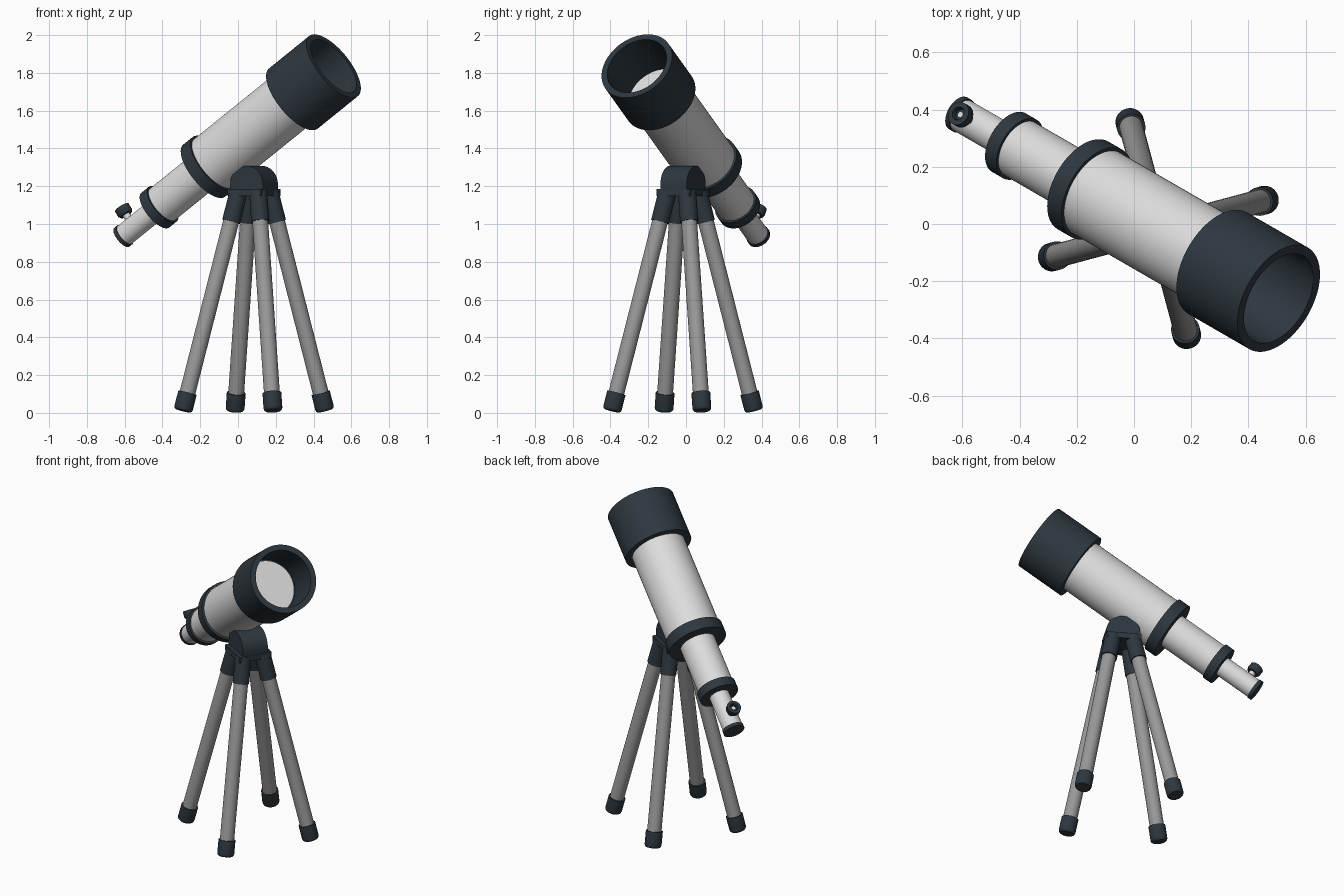
import bpy, bmesh, math
from mathutils import Vector, Matrix

if "Cube" in bpy.data.objects:
    bpy.data.objects.remove(bpy.data.objects["Cube"])


def material(name, rgb):
    m = bpy.data.materials.new(name)
    m.diffuse_color = (*rgb, 1)
    m.use_nodes = True
    m.node_tree.nodes["Principled BSDF"].inputs["Base Color"].default_value = m.diffuse_color
    return m


DARK = material("dark slate", (0.027, 0.039, 0.050))
WHITE = material("off white", (0.72, 0.72, 0.72))
GREY = material("leg grey", (0.32, 0.32, 0.32))


def finish(bm, name, mat, smooth=True):
    bmesh.ops.recalc_face_normals(bm, faces=bm.faces)
    me = bpy.data.meshes.new(name)
    bm.to_mesh(me)
    bm.free()
    me.materials.append(mat)
    ob = bpy.data.objects.new(name, me)
    bpy.context.collection.objects.link(ob)
    if smooth:
        bpy.ops.object.select_all(action='DESELECT')
        ob.select_set(True)
        bpy.context.view_layer.objects.active = ob
        bpy.ops.object.shade_smooth_by_angle(angle=math.radians(35))
    return ob


def lathe(name, profile, origin, axis, mat, segs=48):
    """Spin (radius, distance) points around an axis; end points at r=0 close it."""
    rot = axis.to_track_quat('Z', 'Y').to_matrix().to_4x4()
    M = Matrix.Translation(origin) @ rot
    bm = bmesh.new()
    rings = []
    for r, h in profile:
        n = segs if r > 0 else 1
        rings.append([bm.verts.new(M @ Vector((r * math.cos(2 * math.pi * i / segs),
                                               r * math.sin(2 * math.pi * i / segs), h)))
                      for i in range(n)])
    for a, b in zip(rings, rings[1:]):
        for i in range(segs):
            j = (i + 1) % segs
            quad = [a[i % len(a)], a[j % len(a)], b[j % len(b)], b[i % len(b)]]
            bm.faces.new(list(dict.fromkeys(quad)))
    return finish(bm, name, mat)


def rod(name, r, h0, h1, origin, axis, mat, segs=48):
    return lathe(name, [(0, h0), (r, h0), (r, h1), (0, h1)], origin, axis, mat, segs)


# Optical axis: turned 30 degrees to the right, tilted up 35 degrees
YAW, TILT = math.radians(-30), math.radians(35)
c, s = math.cos(TILT), math.sin(TILT)
AXIS = Vector((math.cos(YAW) * c, math.sin(YAW) * c, s))
UP = Vector((-math.cos(YAW) * s, -math.sin(YAW) * s, c))
EYE = Vector((-0.615, 0.387, 0.93))

# Telescoping tubes and collars
rod("eyepiece_tube", 0.060, 0.015, 0.28, EYE, AXIS, WHITE)
rod("eyepiece_cap", 0.064, 0.0, 0.022, EYE, AXIS, DARK)
rod("middle_tube", 0.107, 0.27, 0.65, EYE, AXIS, WHITE)
rod("middle_collar", 0.118, 0.25, 0.305, EYE, AXIS, DARK)
rod("main_tube", 0.164, 0.65, 1.32, EYE, AXIS, WHITE)
rod("main_collar", 0.177, 0.615, 0.685, EYE, AXIS, DARK)

# Hollow front hood
lathe("front_hood", [(0.160, 1.28), (0.205, 1.28), (0.205, 1.58), (0.172, 1.58),
                     (0.172, 1.31), (0.160, 1.31), (0.160, 1.28)], EYE, AXIS, DARK, 64)

# Small viewing knob on the eyepiece tube
KNOB = EYE + AXIS * 0.09
rod("knob_stem", 0.020, 0.04, 0.09, KNOB, UP, WHITE, 24)
lathe("knob", [(0, 0.082), (0.034, 0.082), (0.042, 0.095), (0.042, 0.128), (0.024, 0.128),
               (0.020, 0.108), (0, 0.108)], KNOB, UP, DARK, 32)
rod("knob_lens", 0.011, 0.10, 0.114, KNOB, UP, WHITE, 16)

# Mount: square plate with an arched bracket, aligned with the tube
CENTER = Vector((0.085, -0.016, 0))
FRAME = Matrix.Translation(CENTER) @ Matrix.Rotation(YAW, 4, 'Z')
bm = bmesh.new()
bmesh.ops.create_cube(bm, size=1, matrix=FRAME @ Matrix.Translation((0, 0, 1.166))
                      @ Matrix.Diagonal((0.205, 0.205, 0.036, 1)))
finish(bm, "mount_plate", DARK, smooth=False)

bm = bmesh.new()
outline = [(0.1, 1.18)] + [(0.1 * math.cos(math.pi * i / 24), 1.208 + 0.1 * math.sin(math.pi * i / 24))
                           for i in range(25)] + [(-0.1, 1.18)]
face = bm.faces.new([bm.verts.new(FRAME @ Vector((x, -0.08, z))) for x, z in outline])
ext = bmesh.ops.extrude_face_region(bm, geom=[face])
side = FRAME.to_3x3() @ Vector((0, 0.16, 0))
bmesh.ops.translate(bm, vec=side, verts=[v for v in ext["geom"] if isinstance(v, bmesh.types.BMVert)])
finish(bm, "mount_arch", DARK)

# Four splayed legs with feet and top sockets
for k in range(4):
    a = YAW + math.radians(45 + 90 * k)
    out = Vector((math.cos(a), math.sin(a), 0))
    foot = CENTER + out * 0.390 + Vector((0, 0, 0.011))
    top = CENTER + out * 0.084 + Vector((0, 0, 1.172))
    d = (top - foot).normalized()
    L = (top - foot).length
    rod(f"leg_{k + 1}", 0.042, 0.05, L - 0.1, foot, d, GREY, 32)
    lathe(f"foot_{k + 1}", [(0, 0), (0.040, 0), (0.047, 0.006), (0.050, 0.016), (0.050, 0.098),
                            (0, 0.098)], foot, d, DARK, 32)
    rod(f"leg_socket_{k + 1}", 0.048, L - 0.165, L, foot, d, DARK, 32)
